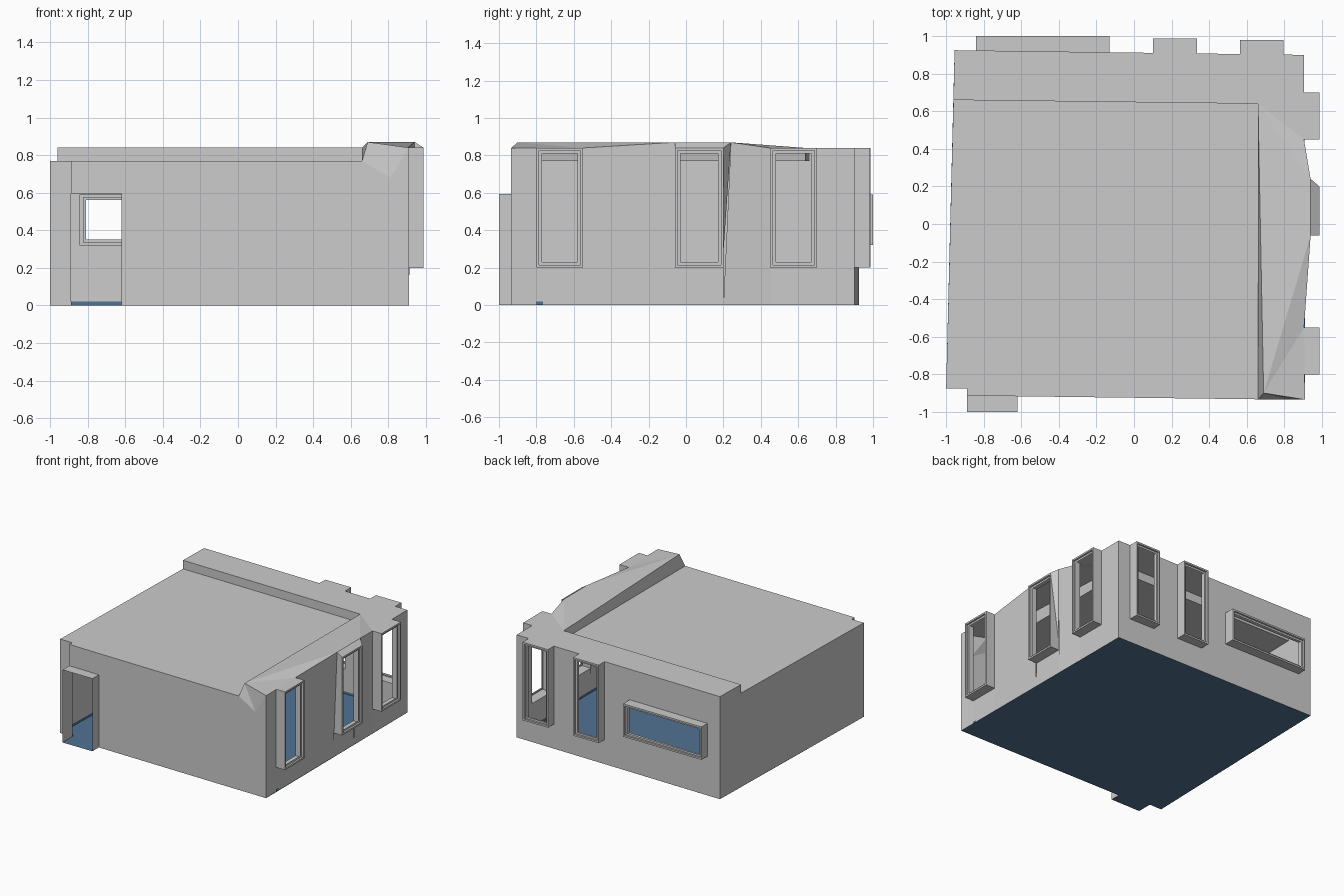
import bpy, bmesh
from mathutils import Vector

cube = bpy.data.objects.get("Cube")
if cube:
    bpy.data.objects.remove(cube, do_unlink=True)


def material(name, rgb):
    m = bpy.data.materials.new(name)
    m.use_nodes = True
    m.diffuse_color = (*rgb, 1)
    m.node_tree.nodes["Principled BSDF"].inputs["Base Color"].default_value = (*rgb, 1)
    return m


GREY = material("plaster_grey", (0.6, 0.6, 0.6))
BLUE = material("floor_blue", (0.085, 0.17, 0.29))


def build(name, polys, mat):
    """Turn a list of polygons into one welded flat-shaded object."""
    bm = bmesh.new()
    for p in polys:
        bm.faces.new([bm.verts.new(v) for v in p])
    bmesh.ops.remove_doubles(bm, verts=bm.verts, dist=0.0005)
    bmesh.ops.recalc_face_normals(bm, faces=bm.faces)
    me = bpy.data.meshes.new(name)
    bm.to_mesh(me)
    bm.free()
    me.materials.append(mat)
    ob = bpy.data.objects.new(name, me)
    bpy.context.collection.objects.link(ob)
    return ob


def wall(base, tops, holes=None):
    """Vertical strips from base points (x, y) to top points, with openings by strip."""
    holes = holes or {}
    polys = []
    for i in range(len(base) - 1):
        a, b = Vector((*base[i], 0)), Vector((*base[i + 1], 0))
        c, d = Vector(tops[i + 1]), Vector(tops[i])
        if i not in holes:
            polys.append((a, b, c, d))
            continue
        lo, hi = holes[i]
        up = lambda p, z: Vector((p.x, p.y, z))
        if lo > 0:
            polys.append((a, b, up(b, lo), up(a, lo)))
        if hi < min(c.z, d.z):
            polys.append((up(a, hi), up(b, hi), c, d))
    return polys


def ring(a, b):
    return [(a[i], a[(i + 1) % 4], b[(i + 1) % 4], b[i]) for i in range(4)]


def window(name, p0, p1, outer, lo, hi, axis):
    """Open box standing out of the wall, with a stepped rim round the opening."""
    def rect(inset, depth=None):
        pts = []
        for p, q, z in ((p0, p1, lo + inset), (p1, p0, lo + inset),
                        (p1, p0, hi - inset), (p0, p1, hi - inset)):
            v = Vector((*p, z))
            v += (Vector((*q, z)) - v).normalized() * inset
            if depth is not None:
                v[axis] = depth
            pts.append(v)
        return pts
    loops = [rect(0), rect(0, outer), rect(0.014, outer),
             rect(0.014, outer - 0.015), rect(0.03, outer - 0.015)]
    polys = []
    for a, b in zip(loops, loops[1:]):
        polys += ring(a, b)
    build(name, polys, GREY)


LOW, HIGH, PEAK = 0.77, 0.84, 0.87
TALL = (0.2, HIGH)
WIDE = (0.32, 0.59)
DOOR_TOP = 0.595

# Room corners
front_left, notch = (-1, -0.875), (-0.89, -0.875)
door_l, door_r = (-0.89, -0.912), (-0.62, -0.917)
front_right, back_right, back_left = (0.91, -0.935), (0.905, 0.9), (-0.955, 0.925)
step_l, step_r = (-0.961, 0.66), (0.66, 0.64)
ramp_front = (0.66, -0.933)

# Front wall, with the dip near its right end
base = [front_left, notch, door_l, door_r, ramp_front, (0.81, -0.934), front_right]
tops = [(*p, z) for p, z in zip(base, [LOW] * 5 + [0.68, HIGH])]
build("front_wall", wall(base, tops, {2: (0, DOOR_TOP)}), GREY)

# Left wall
base = [front_left, step_l, step_l, back_left]
tops = [(*p, z) for p, z in zip(base, (LOW, LOW, HIGH, HIGH))]
build("left_wall", wall(base[:2], tops[:2]) + wall(base[2:], tops[2:]), GREY)

# Back wall
xs = [0.905, 0.795, 0.565, 0.335, 0.1, -0.13, -0.84, -0.955]
base = [(x, 0.9 + (0.905 - x) * 0.0134) for x in xs]
tops = [(*p, HIGH) for p in base]
build("back_wall", wall(base, tops, {1: TALL, 3: TALL, 5: WIDE}), GREY)
for name, i, outer, (lo, hi) in (("back_window_left", 1, 0.98, TALL),
                                 ("back_window_middle", 3, 0.987, TALL),
                                 ("back_window_wide", 5, 1.0, WIDE)):
    window(name, base[i], base[i + 1], outer, lo, hi, 1)

# Right wall, leaning out around the middle window
ys = [-0.935, -0.8, -0.55, -0.06, 0.2, 0.45, 0.7, 0.9]
base = [(0.905, y) for y in ys]
base[0] = front_right
tops = [(*p, HIGH) for p in base]
lean_a, lean_b = (0.94, -0.06, PEAK), (0.94, 0.24, PEAK)
tops[3], tops[4] = lean_a, lean_b
build("right_wall", wall(base, tops, {1: TALL, 3: TALL, 5: TALL}), GREY)
for name, i in (("right_window_front", 1), ("right_window_middle", 3),
                ("right_window_back", 5)):
    window(name, base[i], base[i + 1], 0.987, *TALL, 0)

# Hood over the middle window
hood_a, hood_b = (0.987, -0.06, HIGH), (0.987, 0.2, HIGH)
build("window_hood", [(lean_a, hood_a, hood_b, lean_b),
                      (lean_b, hood_b, (0.907, 0.2, 0.28)),
                      (lean_a, hood_a, (0.907, -0.06, 0.68))], GREY)

# Ceiling: low field, step, raised border and the crooked right-hand slope
at = lambda p, z: (*p, z)
field = [front_left, notch, door_l, door_r, ramp_front, step_r, step_l]
peak, q = (0.69, -0.9, PEAK), at(step_r, HIGH)
dip, corner = (0.81, -0.934, 0.68), at(front_right, HIGH)
edge_f, edge_b = tops[2], tops[5]
build("ceiling", [
    [at(p, LOW) for p in field],
    (at(step_l, LOW), at(step_r, LOW), q, at(step_l, HIGH)),
    (at(step_l, HIGH), q, edge_b, at(back_right, HIGH), at(back_left, HIGH)),
    (at(ramp_front, LOW), at(step_r, LOW), q, peak),
    (q, lean_b, edge_b),
    (peak, lean_a, lean_b, q),
    (peak, edge_f, lean_a),
    (peak, corner, edge_f),
    (at(ramp_front, LOW), peak, dip),
    (dip, peak, corner),
], GREY)

# Door alcove: two sides and a lintel, open at the front
out_l, out_r = (-0.89, -1), (-0.62, -1)
build("door_alcove", [
    (at(door_l, 0), at(out_l, 0), at(out_l, DOOR_TOP), at(door_l, DOOR_TOP)),
    (at(out_r, 0), at(door_r, 0), at(door_r, DOOR_TOP), at(out_r, DOOR_TOP)),
    (at(door_l, DOOR_TOP), at(out_l, DOOR_TOP), at(out_r, DOOR_TOP), at(door_r, DOOR_TOP)),
], GREY)

# Floor with a low upturned edge just inside the walls
outline = [front_left, notch, door_l, out_l, out_r, door_r, front_right, back_right, back_left]
build("floor", [[at(p, 0) for p in outline]], BLUE)
room = [(x * 0.995, y * 0.995) for x, y in (door_r, front_right, back_right, back_left, front_left, notch)]
build("floor_edge", wall(room, [at(p, 0.02) for p in room]), BLUE)
